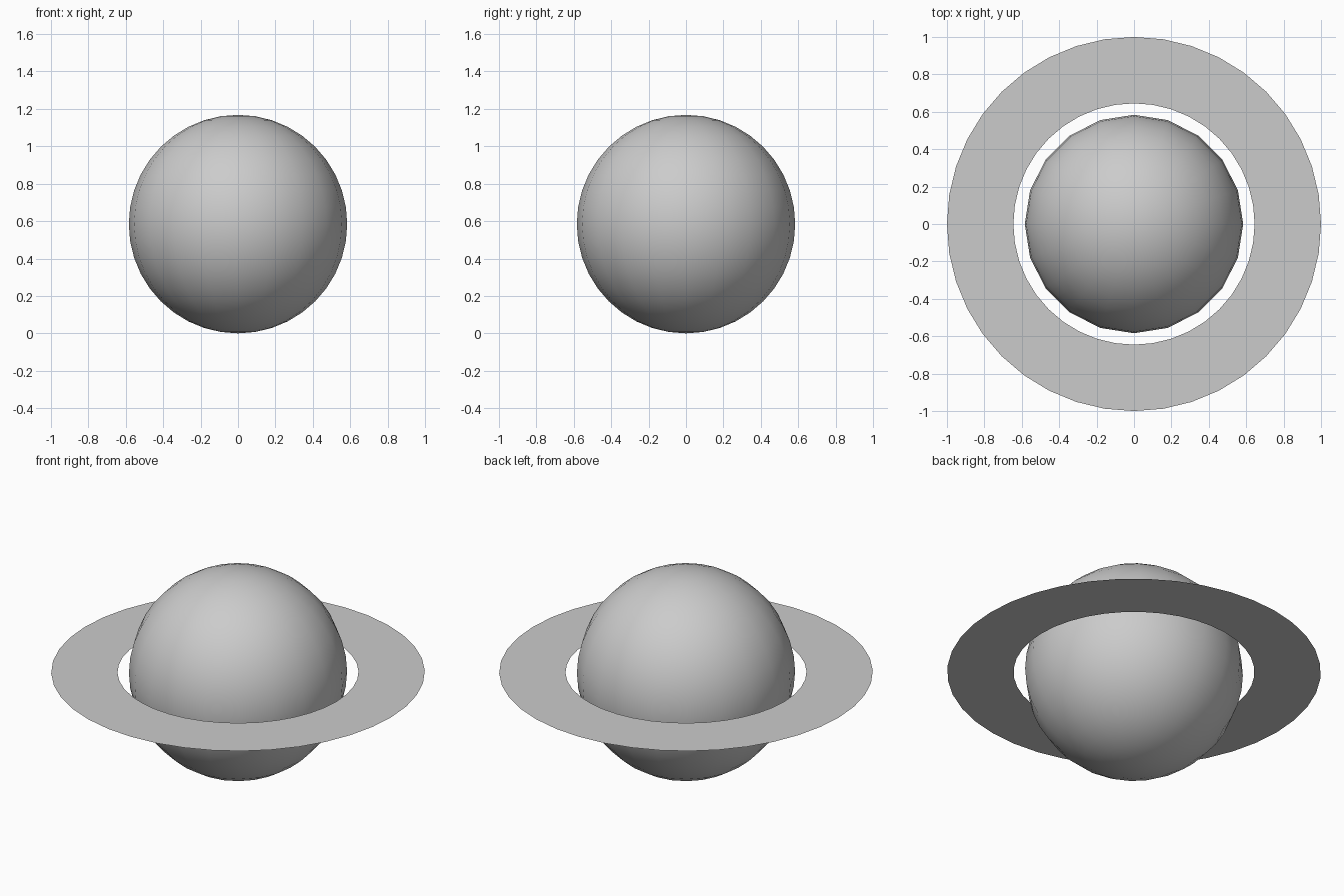
import bpy, bmesh
from math import cos, sin, tau

if "Cube" in bpy.data.objects:
    bpy.data.objects.remove(bpy.data.objects["Cube"])

R = 0.584        # globe radius, also the height of its centre
SIDES = 40       # sides of the flat ring

# Globe: smooth shaded, 20 meridians
bpy.ops.mesh.primitive_uv_sphere_add(segments=20, ring_count=20, radius=R, location=(0, 0, R))
globe = bpy.context.object
globe.name = "planet_globe"
bpy.ops.object.shade_smooth()

# Flat ring: thin sheet around the equator
bm = bmesh.new()


def circle(radius):
    return [bm.verts.new((radius * cos(tau * i / SIDES), radius * sin(tau * i / SIDES), 0))
            for i in range(SIDES)]


inner, outer = circle(0.645), circle(1.0)
for i in range(SIDES):
    j = (i + 1) % SIDES
    bm.faces.new((inner[i], outer[i], outer[j], inner[j]))
mesh = bpy.data.meshes.new("planet_ring")
bm.to_mesh(mesh)
bm.free()
ring = bpy.data.objects.new("planet_ring", mesh)
ring.location.z = R
bpy.context.collection.objects.link(ring)
